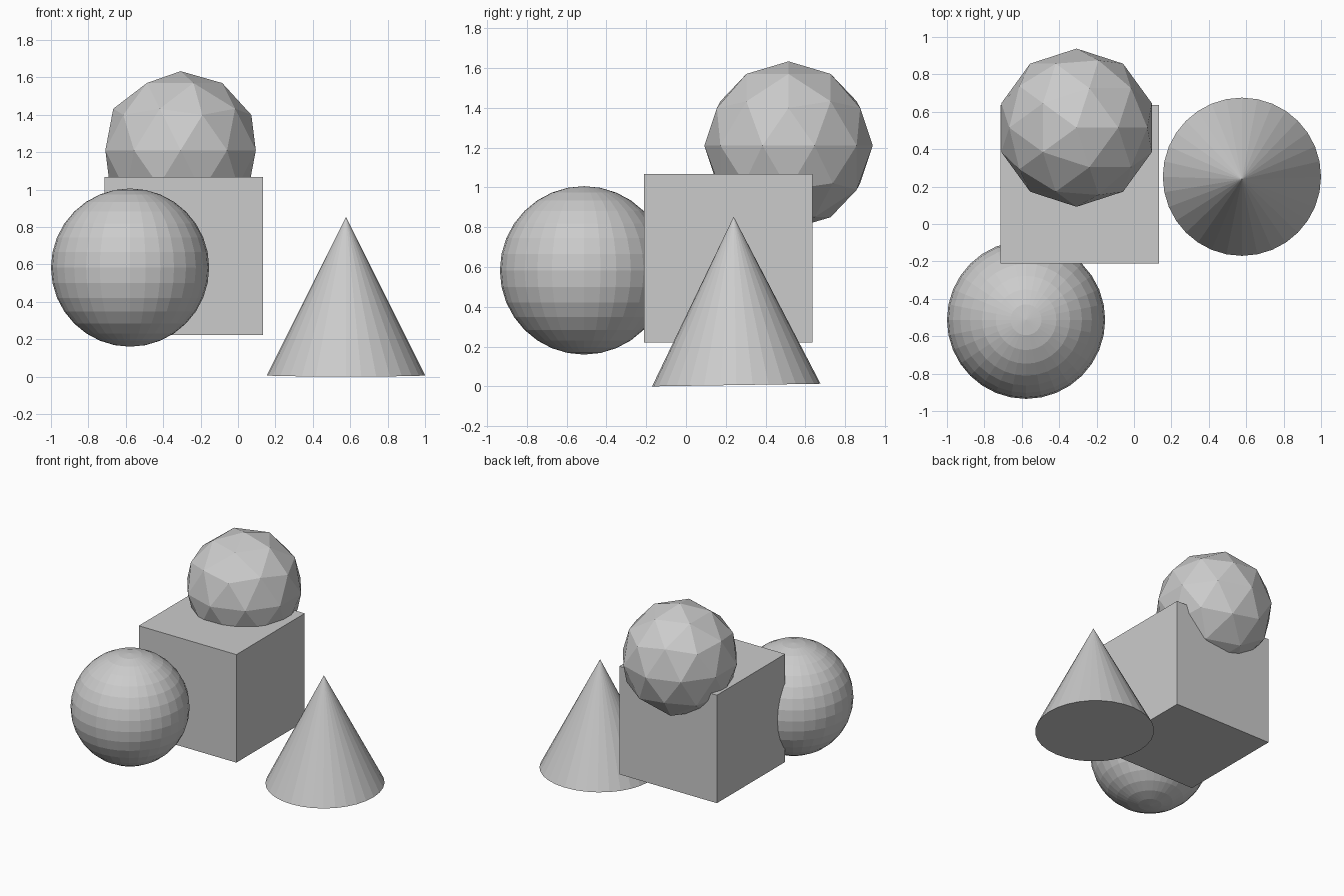
import bpy
import math

if "Cube" in bpy.data.objects:
    bpy.data.objects.remove(bpy.data.objects["Cube"])

R = 0.423  # shared radius / half size of all four solids

grey = bpy.data.materials.new("light_grey")
grey.diffuse_color = (0.6, 0.6, 0.6, 1)
grey.use_nodes = True
grey.node_tree.nodes["Principled BSDF"].inputs["Base Color"].default_value = grey.diffuse_color


def finish(name):
    """Name the new solid, give it the grey and keep its facets flat."""
    ob = bpy.context.object
    ob.name = name
    ob.data.materials.append(grey)
    bpy.ops.object.shade_flat()


# Central block
bpy.ops.mesh.primitive_cube_add(size=2 * R, location=(-0.29, 0.213, 0.645))
finish("cube")

# Banded ball in front of the block
bpy.ops.mesh.primitive_uv_sphere_add(segments=32, ring_count=16, radius=R,
                                     location=(-0.577, -0.512, 0.583))
finish("banded_ball")

# Faceted ball sunk into the back of the block's top
bpy.ops.mesh.primitive_ico_sphere_add(subdivisions=2, radius=R,
                                      location=(-0.307, 0.515, 1.21))
finish("faceted_ball")

# Cone at the side, leaning very slightly forward
bpy.ops.mesh.primitive_cone_add(vertices=32, radius1=R, depth=2 * R,
                                location=(0.577, 0.246, 0.43),
                                rotation=(math.radians(0.9), 0, 0))
finish("cone")
